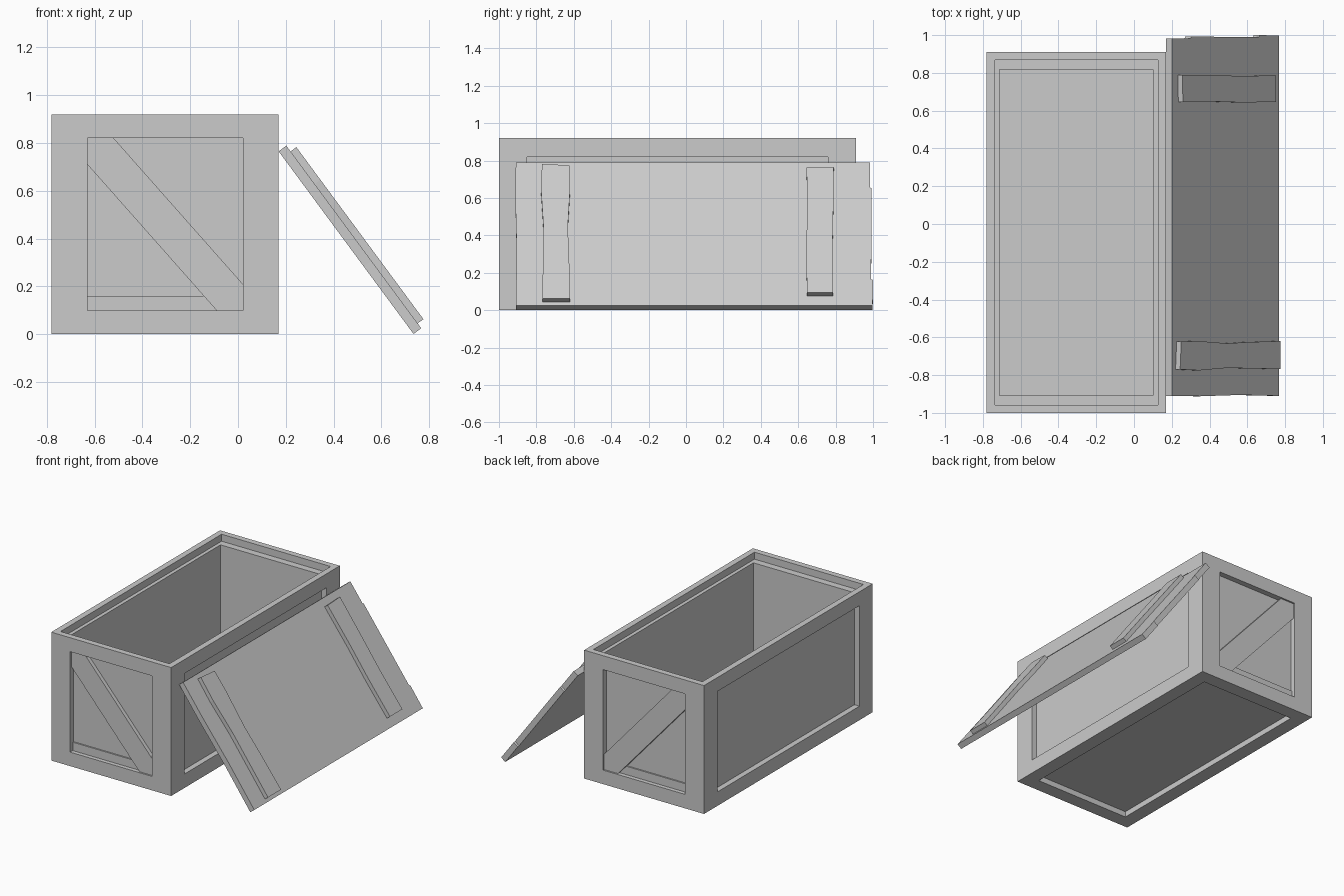
import bpy, bmesh
from mathutils import Vector

if "Cube" in bpy.data.objects:
    bpy.data.objects.remove(bpy.data.objects["Cube"])

X0, X1, Y0, Y1, H = -0.78, 0.17, -1.0, 0.91, 0.92
RECESS = 0.04


def finish(bm, name):
    bmesh.ops.recalc_face_normals(bm, faces=bm.faces[:])
    me = bpy.data.meshes.new(name)
    bm.to_mesh(me)
    bm.free()
    ob = bpy.data.objects.new(name, me)
    bpy.context.collection.objects.link(ob)
    return ob


def inset(bm, face, margin, depth=0.0):
    """Inset a rectangular face by per-axis margins and push it inward."""
    n = face.normal.copy()
    cos = [v.co.copy() for v in face.verts]
    lo = [min(c[i] for c in cos) for i in range(3)]
    hi = [max(c[i] for c in cos) for i in range(3)]
    bmesh.ops.inset_individual(bm, faces=[face], thickness=0.01)
    for v in face.verts:
        p = Vector()
        for i in range(3):
            if hi[i] - lo[i] < 1e-5:
                p[i] = lo[i]
            elif v.co[i] < (lo[i] + hi[i]) / 2:
                p[i] = lo[i] + margin[i]
            else:
                p[i] = hi[i] - margin[i]
        v.co = p - n * depth


def slab(name, outline, place, a, b):
    """Solid between depths a and b from a flat outline; place maps (u, v, depth) to space."""
    bm = bmesh.new()
    rings = [[bm.verts.new(place(u, v, d)) for u, v in outline] for d in (a, b)]
    bm.faces.new(rings[0])
    bm.faces.new(rings[1])
    k = len(outline)
    for i in range(k):
        j = (i + 1) % k
        bm.faces.new((rings[0][i], rings[0][j], rings[1][j], rings[1][i]))
    return finish(bm, name)


# Crate body: recessed panels outside, stepped opening on top
bm = bmesh.new()
bmesh.ops.create_cube(bm, size=1)
for v in bm.verts:
    v.co = (X1 if v.co.x > 0 else X0, Y1 if v.co.y > 0 else Y0, H if v.co.z > 0 else 0)
bm.normal_update()
none = (0, 0, 0)
for f in bm.faces[:]:
    if f.normal.z > 0.5:
        inset(bm, f, (0.043, 0.043, 0))
        inset(bm, f, none, 0.05)
        inset(bm, f, (0.026, 0.05, 0))
        inset(bm, f, none, H - 0.05 - 0.07)
    elif f.normal.z < -0.5:
        inset(bm, f, (0.1, 0.1, 0))
        inset(bm, f, none, RECESS)
    else:
        inset(bm, f, (0.15, 0.15, 0.1))
        inset(bm, f, none, RECESS)
finish(bm, "crate_body")

# Diagonal braces and bottom strips on both ends
brace = [(-0.63, 0.71), (-0.63, 0.82), (-0.52, 0.82), (0.02, 0.21), (0.02, 0.10), (-0.09, 0.10)]
strip = [(-0.63, 0.10), (-0.09, 0.10), (-0.14, 0.16), (-0.63, 0.16)]
for end, y, s in (("front", Y0, 1), ("back", Y1, -1)):
    def on_end(u, v, d):
        return (u, y + s * (RECESS - d), v)
    slab(end + "_brace", brace, on_end, -0.005, 0.028)
    slab(end + "_strip", strip, on_end, -0.005, 0.01)


# Lid leaning against the side
def on_lid(u, v, d):
    along, out = Vector((0.594, 0, -0.804)), Vector((0.804, 0, 0.594))
    return Vector((0.17, v, 0.765)) + along * u + out * d


lid = [(0, -0.91), (0.25, -0.912), (0.6, -0.905), (0.95, -0.91), (0.95, 0.998),
       (0.78, 1.0), (0.775, 0.99), (0.17, 0.992), (0.165, 0.983), (0, 0.983)]
slab("lid_board", lid, on_lid, 0, 0.04)

# Rough lid battens
batten_a = [(0.03, -0.77), (0.2, -0.775), (0.45, -0.762), (0.7, -0.765), (0.925, -0.768),
            (0.925, -0.62), (0.65, -0.625), (0.45, -0.632), (0.2, -0.62), (0.04, -0.622)]
batten_b = [(0.055, 0.645), (0.35, 0.648), (0.6, 0.643), (0.885, 0.647),
            (0.885, 0.787), (0.6, 0.783), (0.3, 0.788), (0.05, 0.79)]
slab("front_batten", batten_a, on_lid, 0.035, 0.07)
slab("back_batten", batten_b, on_lid, 0.035, 0.07)
